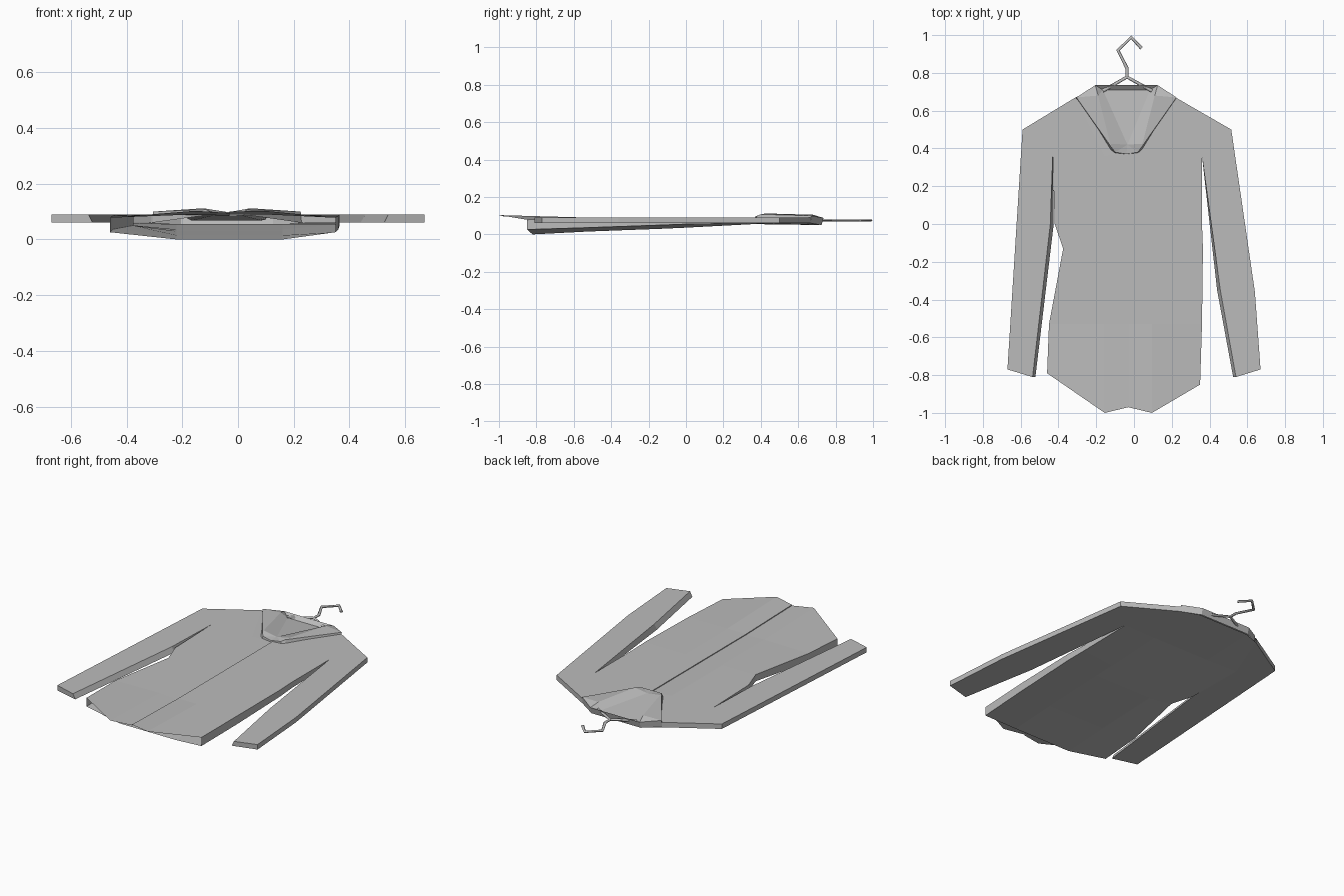
import bpy
import bmesh

if "Cube" in bpy.data.objects:
    bpy.data.objects.remove(bpy.data.objects["Cube"])

grey = bpy.data.materials.new("plain grey")
grey.use_nodes = True
grey.diffuse_color = (0.5, 0.5, 0.5, 1)
grey.node_tree.nodes["Principled BSDF"].inputs["Base Color"].default_value = (0.5, 0.5, 0.5, 1)

MID = -0.03     # front closing line
TOP, BASE = 0.09, 0.06


def finish(bm, name):
    bmesh.ops.remove_doubles(bm, verts=bm.verts, dist=0.0005)
    bmesh.ops.triangulate(bm, faces=[f for f in bm.faces if len(f.verts) > 4])
    bmesh.ops.recalc_face_normals(bm, faces=bm.faces)
    mesh = bpy.data.meshes.new(name)
    bm.to_mesh(mesh)
    bm.free()
    mesh.materials.append(grey)
    obj = bpy.data.objects.new(name, mesh)
    bpy.context.collection.objects.link(obj)
    return obj


def face(bm, *points):
    return bm.faces.new([bm.verts.new(p) for p in points])


def loft(bm, rows):
    for a, b in zip(rows, rows[1:]):
        for i in range(len(a) - 1):
            face(bm, a[i], a[i + 1], b[i + 1], b[i])


# Torso: (y, right x, left x, side top z, side bottom z, back z)
STATIONS = [
    (0.36, -0.43, 0.36, 0.09, 0.06, 0.055),
    (0.00, -0.42, 0.36, 0.09, 0.055, 0.036),
    (-0.13, -0.375, 0.365, 0.09, 0.05, 0.03),
    (-0.53, -0.45, 0.36, 0.086, 0.036, 0.015),
    (-0.82, -0.46, 0.35, 0.078, 0.026, 0.0),
]
bm = bmesh.new()
fronts = {-1: [], 1: []}
backs = []
for i, (y, xr, xl, zt, zs, zb) in enumerate(STATIONS):
    hem = i == len(STATIONS) - 1
    for side, x in ((-1, xr), (1, xl)):
        ys = y - 0.03 * side if hem else y
        step = 0 if side > 0 else -0.005     # left panel laps over the right
        middle = (MID, 0.37 if i == 0 else -0.97 if hem else y, (0.1 if hem else TOP) + step)
        quarter = (MID + side * 0.125, -1.0 if hem else y, 0.103 if hem else TOP)
        fronts[side].append([middle, quarter, (x, ys, zt), (x, ys, zs)])
    backs.append([fronts[-1][i][3], (MID - 0.19, y, zb), (MID + 0.19, y, zb), fronts[1][i][3]])
for side in (-1, 1):
    loft(bm, fronts[side])
loft(bm, [[r[0], l[0]] for r, l in zip(fronts[-1], fronts[1])])

# Yoke: chest beside the collar and upper back
for side, x in ((-1, -0.31), (1, 0.22)):
    start = fronts[side][0]
    face(bm, start[0], start[1], (x, 0.67, TOP))
    face(bm, start[1], start[2], (x, 0.67, TOP))
neck = [(-0.31, 0.67, BASE), (-0.2, 0.72, 0.05), (0.13, 0.72, 0.05), (0.22, 0.67, BASE)]
loft(bm, [neck] + backs)
finish(bm, "torso")

# Sleeves: (x, y, how far the upper edge is drawn in)
RIGHT = [(-0.31, 0.67, 0), (-0.59, 0.5, 0), (-0.67, -0.77, 0),
         (-0.522, -0.81, -0.015), (-0.425, 0.0, -0.018), (-0.43, 0.36, 0)]
LEFT = [(0.22, 0.67, 0), (0.515, 0.5, 0), (0.64, -0.36, 0), (0.67, -0.77, 0),
        (0.525, -0.81, 0.015), (0.44, -0.35, 0.017), (0.36, 0.36, 0)]
for name, outline in (("right_sleeve", RIGHT), ("left_sleeve", LEFT)):
    bm = bmesh.new()
    upper = [(x + d, y, TOP) for x, y, d in outline]
    lower = [(x, y, BASE) for x, y, d in outline]
    face(bm, *upper)
    face(bm, *reversed(lower))
    loft(bm, [upper, lower])
    finish(bm, name)

# Collar: leaves, inner stand, neck lining and back fall
bm = bmesh.new()
front = (MID - 0.005, 0.42, 0.098)
inner, rear = {}, {}
for s in (-1, 1):
    def at(dx, y, z):
        return (-0.04 + s * dx, y, z)
    corner, tip, notch = at(0.265, 0.67, 0.1), at(0.075, 0.40, 0.107), at(0.06, 0.38, 0.1)
    ridge, back = at(0.085, 0.425, 0.112), at(0.165, 0.735, 0.088)
    peak = at(0.15, 0.68, 0.105)
    inner[s], rear[s] = at(0.125, 0.71, 0.068), back
    face(bm, corner, tip, ridge, peak)
    face(bm, corner, peak, back)
    face(bm, peak, ridge, front, inner[s])
    face(bm, peak, inner[s], back)
    face(bm, tip, notch, front, ridge)
    face(bm, notch, at(0, 0.37, 0.095), front)
    # Turned edge below each leaf
    edge = [at(0, 0.37, 0.095), notch, tip, corner, back]
    hem = [at(0, 0.37, 0.084), at(0.063, 0.377, 0.086), at(0.085, 0.395, 0.086),
           at(0.268, 0.665, 0.06), at(0.165, 0.725, 0.05)]
    loft(bm, [edge, hem])
face(bm, inner[-1], front, inner[1])
face(bm, inner[-1], inner[1], rear[1], rear[-1])
loft(bm, [[rear[-1], rear[1]], [(-0.205, 0.725, 0.05), (0.125, 0.725, 0.05)]])
finish(bm, "collar")


# Hanger: bent wire hook and two arms
def wire(name, points):
    curve = bpy.data.curves.new(name, "CURVE")
    curve.dimensions = "3D"
    curve.bevel_depth = 0.009
    curve.bevel_resolution = 1
    curve.use_fill_caps = True
    spline = curve.splines.new("POLY")
    spline.points.add(len(points) - 1)
    for p, (x, y) in zip(spline.points, points):
        p.co = (x, y, 0.075, 1)
    curve.materials.append(grey)
    obj = bpy.data.objects.new(name, curve)
    bpy.context.collection.objects.link(obj)
    obj.scale.z = 0.7
    obj.location.z = 0.075 * 0.3


wire("hanger_hook", [(0.04, 0.93), (-0.015, 0.988), (-0.085, 0.92), (-0.037, 0.825), (-0.037, 0.775)])
wire("hanger_arms", [(-0.165, 0.705), (-0.037, 0.778), (0.095, 0.705)])
